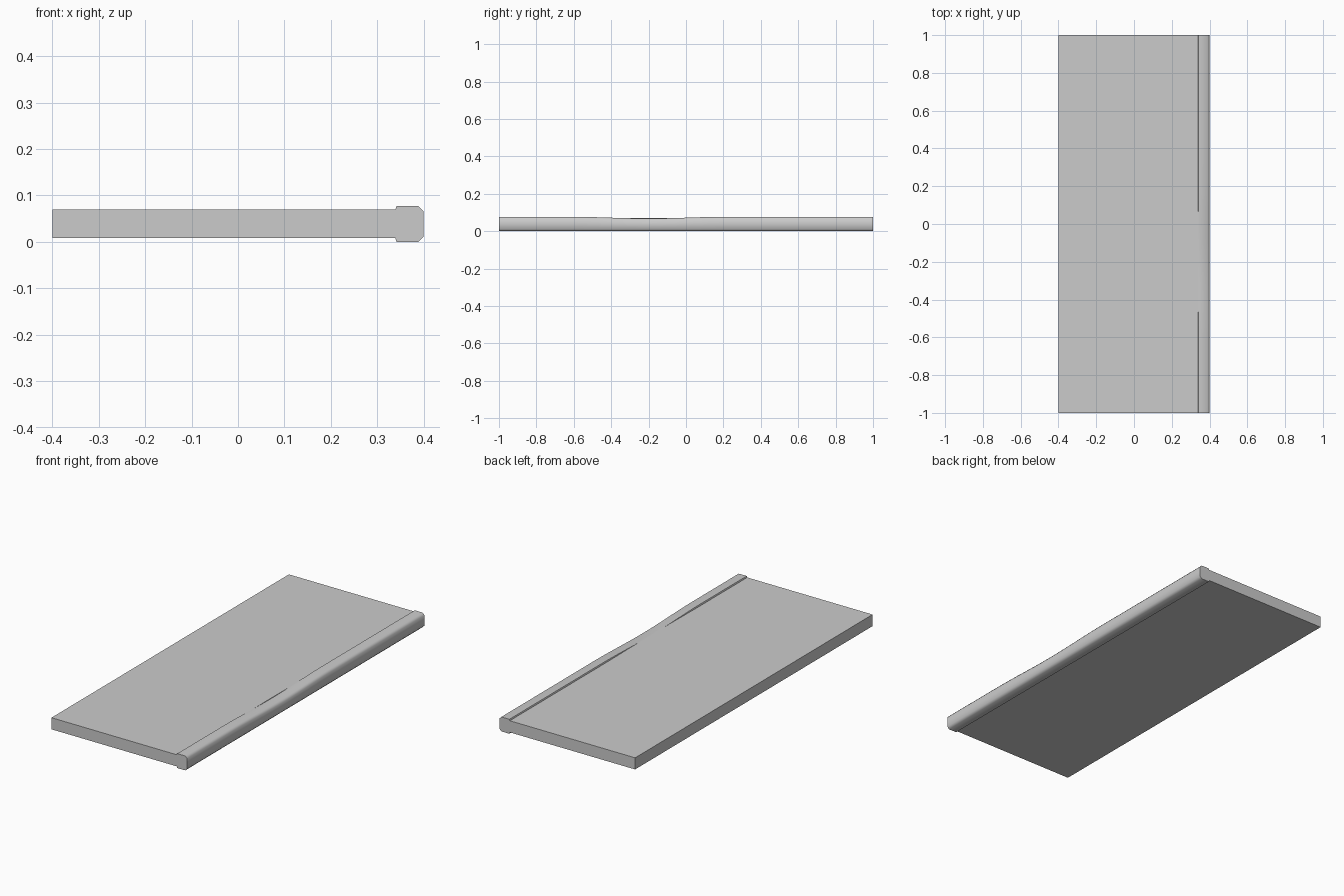
import bpy, bmesh, math

if "Cube" in bpy.data.objects:
    bpy.data.objects.remove(bpy.data.objects["Cube"])


def dip(y):
    # Worn hollow centred at y = -0.2
    t = abs(y + 0.2) / 0.42
    return 0.009 * (0.5 + 0.5 * math.cos(math.pi * t)) if t < 1 else 0.0


def loft(name, profile, stations, worn=False):
    # Sweep an x-z profile along y, lowering its upper points where worn
    bm = bmesh.new()
    rings = []
    for y in stations:
        drop = dip(y) if worn else 0
        rings.append([bm.verts.new((x, y, z - (drop if z > 0.05 else 0)))
                      for x, z in profile])
    n = len(profile)
    for a, b in zip(rings, rings[1:]):
        for i in range(n):
            j = (i + 1) % n
            bm.faces.new((a[i], a[j], b[j], b[i]))
    bm.faces.new(rings[0])
    bm.faces.new(rings[-1])
    bmesh.ops.recalc_face_normals(bm, faces=bm.faces)
    mesh = bpy.data.meshes.new(name)
    bm.to_mesh(mesh)
    bm.free()
    obj = bpy.data.objects.new(name, mesh)
    bpy.context.collection.objects.link(obj)
    return obj


# Flat main board
loft("tread_board", [(-0.4, 0.008), (0.341, 0.008), (0.341, 0.07), (-0.4, 0.07)], [-1, 1])

# Thicker bullnose edge with chamfered corners and a worn top
upper = [(0.4, 0.066), (0.389, 0.077), (0.342, 0.077), (0.339, 0.07)]
lower = [(x, 0.077 - z) for x, z in reversed(upper)]
wear = [-0.62 + 0.07 * i for i in range(13)]
nosing = loft("tread_nosing", lower + upper, [-1] + wear + [1], worn=True)

bpy.context.view_layer.objects.active = nosing
nosing.select_set(True)
bpy.ops.object.shade_smooth_by_angle(angle=math.radians(50))
